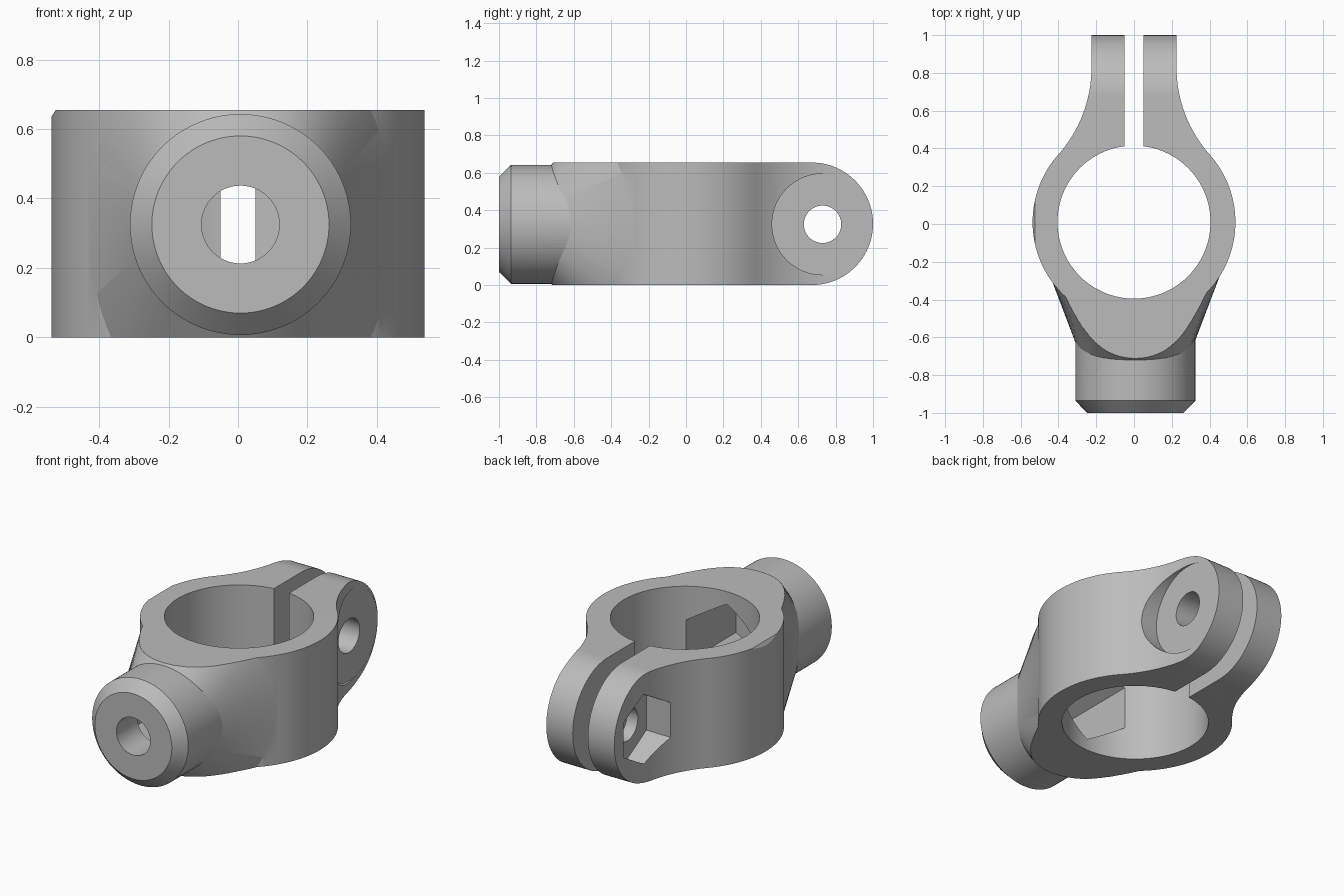
import bpy, bmesh
from math import sin, cos, pi, atan2
from mathutils import Vector

if "Cube" in bpy.data.objects:
    bpy.data.objects.remove(bpy.data.objects["Cube"])

H = 0.655           # body height
MID = 0.325         # axis height of boss and clamp bolt
BORE_Y = 0.01       # centre of the bore
RING_R = 0.537
ARM_X = 0.225       # outer face of the clamp arms
BOLT_Y = 0.73

grey = bpy.data.materials.new("matte grey")
grey.use_nodes = True
grey.diffuse_color = (0.5, 0.5, 0.5, 1)
grey.node_tree.nodes["Principled BSDF"].inputs["Base Color"].default_value = (0.5, 0.5, 0.5, 1)


def skin(name, rings):
    """Closed solid through a list of matching point rings."""
    bm = bmesh.new()
    loops = [[bm.verts.new(p) for p in ring] for ring in rings]
    n = len(loops[0])
    for a, b in zip(loops, loops[1:]):
        for i in range(n):
            j = (i + 1) % n
            bm.faces.new((a[i], a[j], b[j], b[i]))
    bm.faces.new(loops[0][::-1])
    bm.faces.new(loops[-1])
    bmesh.ops.recalc_face_normals(bm, faces=bm.faces)
    mesh = bpy.data.meshes.new(name)
    bm.to_mesh(mesh)
    bm.free()
    mesh.materials.append(grey)
    obj = bpy.data.objects.new(name, mesh)
    bpy.context.collection.objects.link(obj)
    return obj


def round_solid(name, axis, centre, stations, sides=96):
    """Elliptical sections (position, half width, half height) along x, y or z."""
    def place(pos, u, v):
        if axis == "x":
            return (pos, centre[0] + u, centre[1] + v)
        if axis == "y":
            return (centre[0] + u, pos, centre[1] + v)
        return (centre[0] + u, centre[1] + v, pos)
    angles = [pi / 2 + 2 * pi * i / sides for i in range(sides)]
    return skin(name, [[place(p, a * cos(t), b * sin(t)) for t in angles]
                       for p, a, b in stations])


def combine(target, tool, operation):
    mod = target.modifiers.new(operation, "BOOLEAN")
    mod.operation, mod.solver, mod.object = operation, "EXACT", tool
    bpy.context.view_layer.objects.active = target
    bpy.ops.object.modifier_apply(modifier=mod.name)
    bpy.data.objects.remove(tool)


def arc(cx, cy, r, start, end, steps):
    return [(cx + r * cos(start + (end - start) * i / steps),
             cy + r * sin(start + (end - start) * i / steps)) for i in range(steps + 1)]


# Ring with concave fillets running into two straight clamp arms
FILLET_R, FILLET_Y = 0.697, 0.83
tangent = atan2(FILLET_Y - BORE_Y, ARM_X + FILLET_R)
half = arc(0, BORE_Y, RING_R, -pi / 2, tangent, 64)
half += arc(ARM_X + FILLET_R, FILLET_Y, FILLET_R, pi + tangent, pi, 28)[1:]
half.append((ARM_X, 1.1))
outline = half + [(-x, y) for x, y in half[:0:-1]]
body = skin("clamp_body", [[(x, y, z) for x, y in outline] for z in (-0.1, H + 0.1)])

# Flared neck between ring and boss
neck = round_solid("neck", "y", (0.005, MID),
                   [(y, 0.318 + 0.38 * (y + 0.62), 0.318 + 1.35 * (y + 0.72))
                    for y in (-0.8, -0.2)], 128)
combine(body, neck, "UNION")

# Trim to height, with rounded arm ends
side = arc(1 - H / 2, H / 2, H / 2, -pi / 2, pi / 2, 48) + [(-1.2, H), (-1.2, 0)]
slab = skin("slab", [[(x, y, z) for y, z in side] for x in (-1, 1)])
combine(body, slab, "INTERSECT")

# Boss with chamfered front
boss = round_solid("boss", "y", (0.007, MID),
                   [(-1, 0.255, 0.255), (-0.935, 0.318, 0.318), (-0.3, 0.318, 0.318)])
combine(body, boss, "UNION")

# Bore, clamp slot, bolt holes, nut pockets and bolt head seat
cuts = [
    round_solid("bore", "z", (0, BORE_Y), [(-0.2, 0.405, 0.405), (0.9, 0.405, 0.405)], 128),
    skin("slot", [[(-0.05, y, z) for y, z in ((0.1, -1), (1.2, -1), (1.2, 1), (0.1, 1))],
                  [(0.05, y, z) for y, z in ((0.1, -1), (1.2, -1), (1.2, 1), (0.1, 1))]]),
    round_solid("boss_hole", "y", (0.007, MID), [(-1.1, 0.112, 0.112), (-0.2, 0.112, 0.112)], 64),
    round_solid("boss_nut_pocket", "y", (0.007, MID), [(-0.8, 0.255, 0.255), (-0.1, 0.255, 0.255)], 6),
    round_solid("arm_hole", "x", (BOLT_Y, MID), [(-0.6, 0.1, 0.1), (0.6, 0.1, 0.1)], 64),
    round_solid("arm_nut_pocket", "x", (BOLT_Y, MID), [(-0.6, 0.208, 0.208), (-0.122, 0.208, 0.208)], 6),
    round_solid("bolt_head_seat", "x", (BOLT_Y, MID), [(ARM_X - 0.001, 0.27, 0.27), (0.6, 0.27, 0.27)]),
    skin("edge_bevel", [[(x, y, z) for x, z in ((-0.519, H + 0.01), (-0.549, H - 0.04), (-0.6, H + 0.01))]
                        for y in (-0.3, 0.3)]),
]
for cutter in cuts:
    combine(body, cutter, "DIFFERENCE")

# Smooth curved walls, sharp edges kept
bpy.ops.object.select_all(action="DESELECT")
body.select_set(True)
bpy.context.view_layer.objects.active = body
bpy.ops.object.shade_smooth_by_angle(angle=pi / 9)
